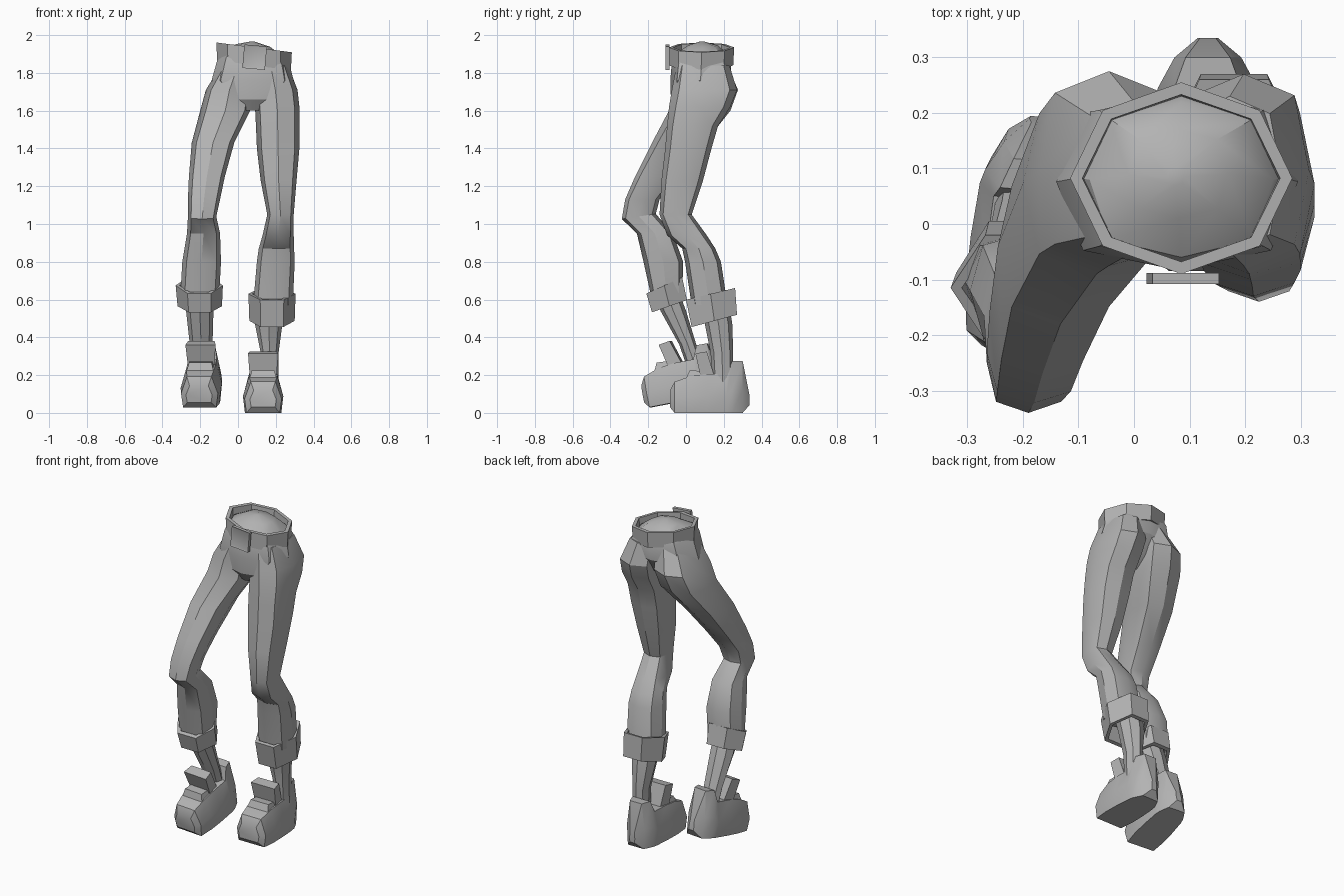
import bpy, bmesh, math
from mathutils import Matrix, Vector

if "Cube" in bpy.data.objects:
    bpy.data.objects.remove(bpy.data.objects["Cube"])

grey = bpy.data.materials.new("plain grey")
grey.diffuse_color = (0.45, 0.45, 0.45, 1)
grey.use_nodes = True
grey.node_tree.nodes["Principled BSDF"].inputs["Base Color"].default_value = grey.diffuse_color


def finish(bm, name):
    bmesh.ops.recalc_face_normals(bm, faces=bm.faces[:])
    me = bpy.data.meshes.new(name)
    bm.to_mesh(me)
    bm.free()
    me.materials.append(grey)
    me.shade_smooth()
    me.set_sharp_from_angle(angle=math.radians(30))
    ob = bpy.data.objects.new(name, me)
    bpy.context.collection.objects.link(ob)
    return ob


def skin(name, rings, closed=False):
    """Join rings of points into a tube; cap the ends, or close it onto itself."""
    bm = bmesh.new()
    vs = [[bm.verts.new(p) for p in r] for r in rings]
    n = len(vs[0])
    pairs = list(zip(vs, vs[1:])) + ([(vs[-1], vs[0])] if closed else [])
    for a, b in pairs:
        for i in range(n):
            j = (i + 1) % n
            bm.faces.new((a[i], a[j], b[j], b[i]))
    if not closed:
        bm.faces.new(vs[0])
        bm.faces.new(vs[-1])
    return finish(bm, name)


def ring(z, x0, x1, y0, y1, sx=0, sy=0, n=8, inset=0, turn=-90, boxy=1):
    """Polygon filling the box x0..x1, y0..y1, tilted by slopes sx and sy."""
    cx, cy = (x0 + x1) / 2, (y0 + y1) / 2
    rx, ry = (x1 - x0) / 2 - inset, (y1 - y0) / 2 - inset
    ang = [2 * math.pi * i / n + math.radians(turn) for i in range(n)]
    pts = [(math.cos(a) * (boxy if i % 2 else 1), math.sin(a) * (boxy if i % 2 else 1))
           for i, a in enumerate(ang)]
    mx, my = max(p[0] for p in pts), max(p[1] for p in pts)
    return [(cx + rx * u / mx, cy + ry * v / my, z + sx * rx * u / mx + sy * ry * v / my)
            for u, v in pts]


# hips with a domed waist
skin("hips", [ring(*r, boxy=1.1) for r in [
    (1.60, .03, .12, -.04, .10), (1.66, -.06, .22, -.08, .17),
    (1.76, -.14, .295, -.083, .235), (1.86, -.105, .275, -.075, .24, -.13),
    (1.90, -.08, .25, -.06, .22, -.13), (1.945, -.01, .17, .01, .17, -.08),
    (1.965, .06, .09, .07, .10)]])

# trouser legs, from hip down into the cuffs
skin("left_trouser_leg", [ring(*r, boxy=1.1) for r in [
    (1.84, -.09, .09, -.05, .22), (1.71, -.17, .08, -.075, .275),
    (1.60, -.20, .065, -.09, .235), (1.43, -.245, -.02, -.18, .10),
    (1.25, -.26, -.07, -.27, -.045), (1.13, -.265, -.095, -.322, -.14),
    (1.04, -.265, -.115, -.34, -.16, 0, .15), (.95, -.27, -.095, -.26, -.07),
    (.80, -.295, -.09, -.225, -.015), (.62, -.305, -.10, -.185, -.02)]])
skin("right_trouser_leg", [ring(*r, boxy=1.1) for r in [
    (1.84, .08, .265, -.05, .23), (1.71, .08, .315, -.075, .27),
    (1.62, .09, .325, -.09, .235), (1.52, .095, .325, -.10, .17),
    (1.40, .10, .325, -.11, .135), (1.23, .12, .31, -.13, .09),
    (1.05, .155, .295, -.14, .03), (.94, .13, .295, -.10, .11),
    (.87, .11, .297, -.02, .155), (.80, .10, .30, -.005, .185), (.57, .08, .29, .03, .22)]])


def band(name, low, high, inset, n, turn):
    """Hollow band between two outer rings."""
    skin(name, [ring(*r, n=n, turn=turn, inset=i)
                for r, i in ((low, 0), (high, 0), (high, inset), (low, inset))], closed=True)


# turned-up cuffs and belt
band("left_cuff", (.565, -.32, -.085, -.18, .005, 0, .35),
     (.675, -.33, -.08, -.21, -.02, 0, .45), .02, 6, 0)
band("right_cuff", (.487, .06, .30, .03, .27, 0, .27),
     (.63, .055, .305, 0, .26, 0, .24), .02, 6, 0)
band("belt", (1.84, -.11, .28, -.09, .25, -.14, 0),
     (1.935, -.115, .285, -.09, .255, -.13, 0), .022, 8, -90)

# belt buckle: a plate with a recessed middle
bm = bmesh.new()
bmesh.ops.create_cube(bm, size=1, matrix=Matrix.Translation((.088, -.098, 1.883))
                      @ Matrix.Rotation(math.radians(5), 4, 'Y')
                      @ Matrix.Diagonal((.12, .02, .125, 1)))
front = [f for f in bm.faces if f.normal.y < -.9]
bmesh.ops.inset_region(bm, faces=front, thickness=.012, depth=0)
bmesh.ops.translate(bm, verts=front[0].verts[:], vec=(0, .004, 0))
finish(bm, "buckle")

# bare ankles
skin("left_ankle", [ring(*r) for r in [
    (.62, -.275, -.13, -.16, -.03), (.54, -.275, -.13, -.135, 0),
    (.36, -.255, -.135, -.035, .055), (.20, -.245, -.135, .02, .11)]])
skin("right_ankle", [ring(*r) for r in [
    (.57, .085, .24, .07, .23), (.47, .09, .235, .10, .245),
    (.32, .12, .215, .13, .25), (.15, .12, .215, .14, .25)]])


def shoe(side, place):
    # body: sections from toe to heel (y, half width, bottom, top, top half width)
    rows = [(0, .07, .03, .12, .05), (.025, .098, 0, .165, .065),
            (.11, .107, 0, .195, .075), (.20, .105, 0, .205, .075),
            (.30, .097, 0, .205, .07), (.33, .09, 0, .275, .06),
            (.385, .06, 0, .275, .04), (.42, .018, .04, .10, .014)]
    body = []
    for y, w, b, t, tw in rows:
        m = b + (t - b) * .45
        body.append([(-w * .9, y, b), (w * .9, y, b), (w, y, m),
                     (tw, y, t), (-tw, y, t), (-w, y, m)])
    # instep pad and tongue leaning forward
    pad = [[(-.08, .07, .15), (.08, .07, .15), (.08, .23, .15), (-.08, .23, .15)],
           [(-.06, .105, .225), (.06, .105, .225), (.06, .20, .22), (-.06, .20, .22)]]
    tongue = [[(-.07, .165, .18), (.07, .165, .18), (.06, .24, .18), (-.06, .24, .18)],
              [(-.08, .135, .315), (.08, .135, .315), (.07, .195, .325), (-.07, .195, .325)]]
    for part, rings in (("shoe", body), ("instep", pad), ("tongue", tongue)):
        skin(side + "_" + part, [[place @ Vector(p) for p in r] for r in rings])


shoe("right", Matrix.Translation((.133, -.085, 0)))
shoe("left", Matrix.Translation((-.205, -.21, .025))
     @ Matrix.Rotation(math.radians(-5), 4, 'Z') @ Matrix.Rotation(math.radians(11), 4, 'X'))
